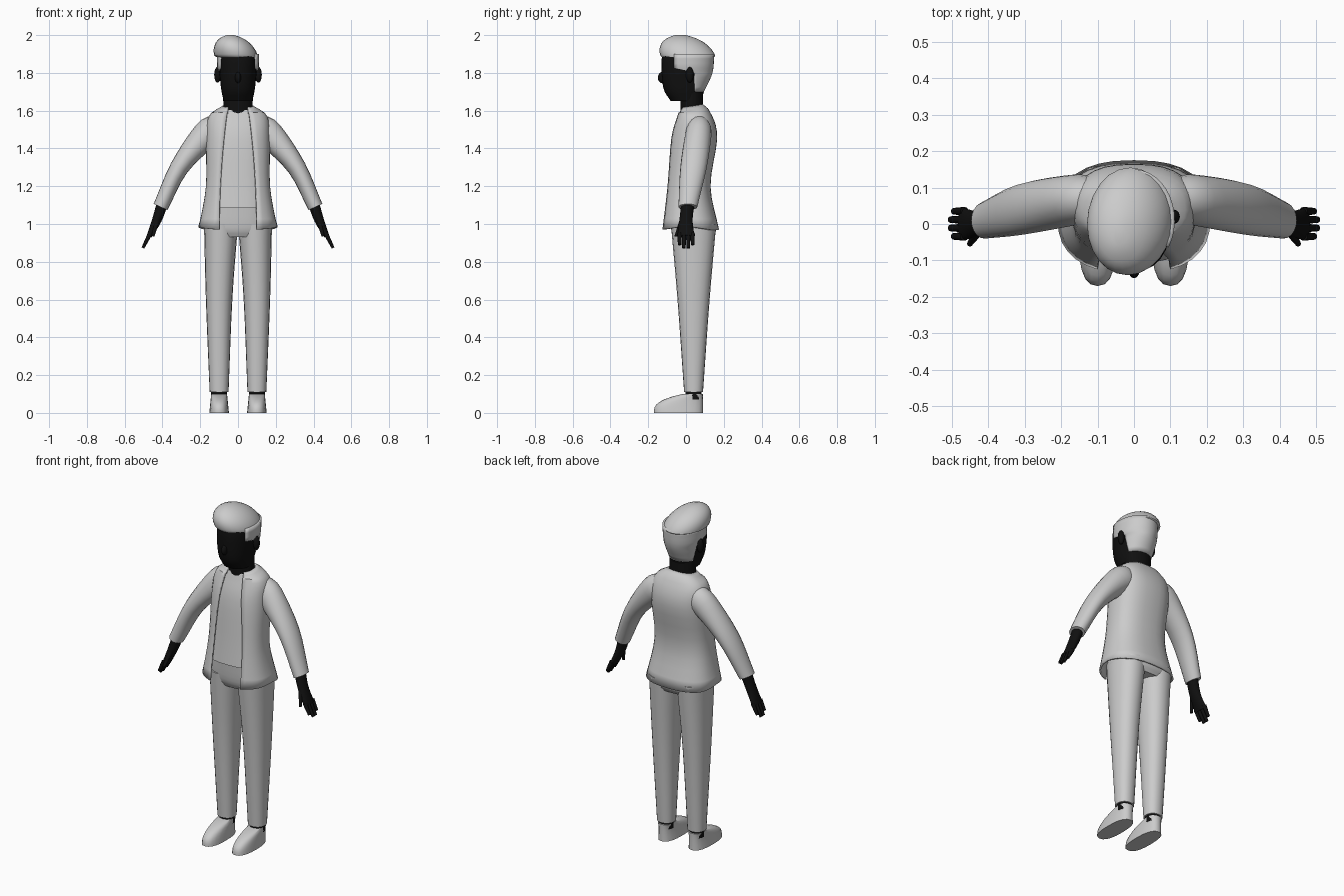
import bpy, bmesh
from math import sin, cos, asin, sqrt, pi, radians
from mathutils import Vector

default_cube = bpy.data.objects.get("Cube")
if default_cube:
    bpy.data.objects.remove(default_cube)


def material(name, value):
    mat = bpy.data.materials.new(name)
    mat.use_nodes = True
    colour = (value, value, value, 1)
    mat.diffuse_color = colour
    mat.node_tree.nodes["Principled BSDF"].inputs["Base Color"].default_value = colour
    return mat


cloth = material("light grey", .6)
skin = material("black", .005)


def smooth(keys, steps=4):
    """Pass a spline through key rings of (x, y, z, half width, half depth)."""
    points = [Vector(key) for key in keys]
    points = [2 * points[0] - points[1], *points, 2 * points[-1] - points[-2]]
    rings = []
    for a, b, c, d in zip(points, points[1:], points[2:], points[3:]):
        for step in range(steps):
            t = step / steps
            bend = 2 * a - 5 * b + 4 * c - d + t * (3 * (b - c) + d - a)
            rings.append(b + t / 2 * (c - a + t * bend))
    return rings + [points[-2]]


def ball(centre, width, depth, height, count=9):
    """Rings of an ellipsoid given by its half sizes."""
    x, y, z = centre
    rings = []
    for i in range(count):
        angle = pi * (i + .2) / (count - .6)
        rings.append(Vector((x, y, z - height * cos(angle),
                             width * sin(angle), depth * sin(angle))))
    return rings


def rounded(value, squareness):
    return abs(value) ** squareness * (1 if value > 0 else -1)


def loft(name, rings, mat, sides=20, squareness=1, gap=None, warp=None,
         bent=False, mirror=False, thickness=0):
    """Skin the rings; a gap rule leaves the front open, bent rings follow the path."""
    bm = bmesh.new()
    rows = []
    for i, (x, y, z, width, depth) in enumerate(rings):
        across = Vector((1, 0, 0))
        if bent:
            path = rings[min(i + 1, len(rings) - 1)] - rings[max(i - 1, 0)]
            across = Vector((-path.z, 0, path.x)).normalized()
        skipped = gap(z, width) if gap else 0
        row = []
        for j in range(sides + bool(gap)):
            angle = skipped - pi / 2 + (pi - skipped) * 2 * j / sides
            point = Vector((x, y, z)) + across * width * rounded(cos(angle), squareness)
            point.y += depth * rounded(sin(angle), squareness)
            if warp:
                point.z += warp(point)
            row.append(bm.verts.new(point))
        rows.append(row)
    for low, high in zip(rows, rows[1:]):
        for j in range(sides):
            k = (j + 1) % len(low)
            bm.faces.new((low[j], low[k], high[k], high[j]))
    if not gap:
        bm.faces.new(rows[0][::-1])
        bm.faces.new(rows[-1])
    bmesh.ops.recalc_face_normals(bm, faces=bm.faces)
    mesh = bpy.data.meshes.new(name)
    bm.to_mesh(mesh)
    bm.free()
    mesh.materials.append(mat)
    part = bpy.data.objects.new(name, mesh)
    bpy.context.collection.objects.link(part)
    bpy.ops.object.select_all(action="DESELECT")
    part.select_set(True)
    bpy.context.view_layer.objects.active = part
    bpy.ops.object.shade_smooth_by_angle(angle=radians(45))
    if mirror:
        part.modifiers.new("both_sides", "MIRROR")
    if thickness:
        part.modifiers.new("cloth_thickness", "SOLIDIFY").thickness = thickness


# Jacket: flared hem, narrow waist, open front that closes towards the collar
boxy = .8
jacket_rings = smooth([
    (0, .02, .97, .21, .155),
    (0, .01, 1.2, .17, .12),
    (0, .04, 1.45, .17, .125),
    (0, .045, 1.57, .155, .095),
    (0, .03, 1.63, .08, .06)])


def jacket_gap(z, width):
    opening = .1 - .12 * (z - 1) ** 2
    return asin((opening / width) ** (1 / boxy))


def jacket_drape(point):
    if point.z > 1.6:
        return (point.y - .06) * .15
    if point.z < 1:
        return max(0, .02 - abs(point.y) * .15)
    return 0


loft("jacket", jacket_rings, cloth, sides=28, squareness=boxy,
     gap=jacket_gap, warp=jacket_drape, thickness=.01)

# Shirt: the jacket's own shape, shrunk to sit just inside it
inset = Vector((0, 0, 0, .015, .015))
shirt_rings = [ring - inset for ring in jacket_rings if 1.05 < ring.z < 1.61]
loft("shirt", shirt_rings, cloth, sides=28, squareness=boxy)

# Sleeves
loft("sleeve", smooth([
    (.11, .07, 1.5, .08, .06),
    (.17, .065, 1.47, .075, .07),
    (.31, .04, 1.3, .05, .07),
    (.41, .01, 1.09, .04, .05)]), cloth, bent=True, mirror=True)

# Trousers
loft("trouser_hips", smooth([
    (0, .04, .93, .15, .1),
    (0, .04, .98, .18, .12),
    (0, .02, 1.11, .165, .11)]), cloth, sides=28, squareness=boxy)
loft("trouser_leg", smooth([
    (.1, .04, .11, .05, .05),
    (.1, .04, .6, .07, .085),
    (.09, .04, 1, .09, .12)]), cloth, squareness=.9, mirror=True)

# Feet: each shoe keeps its heel while the toe slopes back with height
loft("sock", smooth([(.1, .04, .07, .043, .043), (.1, .04, .13, .043, .043)]),
     skin, mirror=True)
shoe_rings = []
for i in range(8):
    t = i / 7
    toe, heel = .15 * t ** 3 - .17, .09
    shoe_rings.append((.1, (toe + heel) / 2, t / 10, .052 - t / 100, (heel - toe) / 2))
loft("shoe", shoe_rings, cloth, squareness=boxy, mirror=True)

# Head
loft("neck", smooth([(0, .03, 1.57, .075, .06), (0, .03, 1.7, .08, .06)]), skin)
loft("head", smooth([
    (0, 0, 1.65, .075, .08),
    (0, -.01, 1.72, .09, .11),
    (0, 0, 1.85, .1, .13),
    (0, 0, 1.92, .09, .12)]), skin, sides=24, squareness=.9)
loft("nose", ball((0, -.125, 1.775), .016, .024, .03), skin, sides=12)
loft("ear", ball((.108, .02, 1.79), .018, .02, .042), skin, sides=12, mirror=True)

# Hair: a wrap round the back with sideburns, under a dome swept to one side
loft("hair_back", smooth([
    (0, .03, 1.7, .08, .065),
    (0, .01, 1.8, .107, .13),
    (0, .01, 1.9, .112, .14)]), cloth, sides=24,
    gap=lambda z, width: radians(105 if z < 1.81 else 58), thickness=.016)
dome_rings = [(0, .01, 1.88, .105, .135)]
for i in range(12):
    t = i / 12
    size = sqrt(1 - t * t)
    dome_rings.append((-.01 - .03 * t, .01 - .04 * t, 1.89 + .11 * t, .115 * size, .145 * size))
dome_rings.append((-.04, -.03, 2, .02, .03))
loft("hair_top", dome_rings, cloth, sides=24)

# Hands
loft("palm", smooth([
    (.4, .01, 1.11, .03, .035),
    (.43, 0, 1.02, .025, .035),
    (.47, 0, .935, .014, .045)]), skin, bent=True, mirror=True)
for i in range(4):
    y = .035 - .023 * i
    reach = .06 + .02 * sin(pi * i / 3)
    base = Vector((.465, y, .95, .013, .012))
    tip = Vector((.465 + reach / 2, y, .95 - reach, .008, .009))
    loft("finger", smooth([base, tip]), skin, sides=10, bent=True, mirror=True)
loft("thumb", smooth([
    (.425, -.015, 1.03, .015, .016),
    (.45, -.054, .935, .008, .008)]), skin, sides=10, bent=True, mirror=True)
